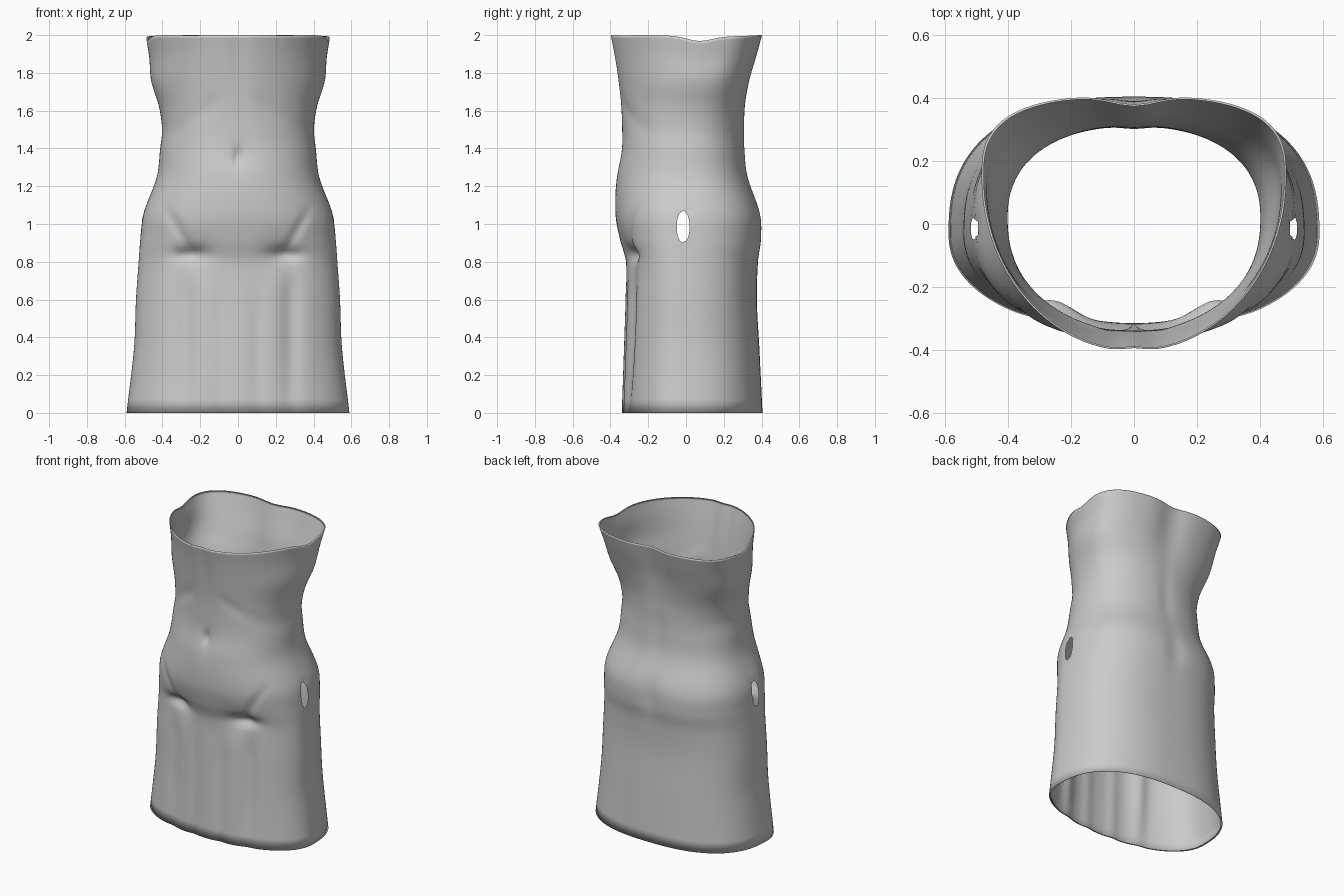
import bpy, bmesh, math

if "Cube" in bpy.data.objects:
    bpy.data.objects.remove(bpy.data.objects["Cube"])

# Levels: z, half width, front y, back y, y of widest point, front power, back power
LEVELS = [
    (0.00, .590, -.340, .405, -.03, 2.2, 2.5),
    (0.35, .550, -.328, .388, -.03, 2.2, 2.5),
    (0.60, .540, -.320, .375, -.03, 2.2, 2.5),
    (0.80, .526, -.318, .382, -.03, 2.2, 2.5),
    (0.92, .517, -.350, .400, -.02, 2.2, 2.5),
    (1.05, .502, -.373, .395, -.01, 2.2, 2.5),
    (1.25, .430, -.368, .328, .00, 2.2, 2.4),
    (1.40, .412, -.345, .312, .01, 2.2, 2.3),
    (1.50, .402, -.340, .310, .02, 2.2, 2.3),
    (1.62, .418, -.345, .316, .04, 2.1, 2.4),
    (1.76, .460, -.362, .342, .08, 2.0, 2.6),
    (1.90, .470, -.385, .382, .12, 2.0, 2.8),
    (2.00, .485, -.405, .408, .15, 2.0, 2.9),
]
N = 200          # columns around the body


def section(z):
    """Smooth (Hermite) interpolation of the level table."""
    last = len(LEVELS) - 1
    i = max(k for k in range(last) if LEVELS[k][0] <= z)
    a, b = LEVELS[i], LEVELS[i + 1]
    p, q = LEVELS[max(i - 1, 0)], LEVELS[min(i + 2, last)]
    h = b[0] - a[0]
    t = (z - a[0]) / h
    out = []
    for k in range(1, 7):
        ma = (b[k] - p[k]) / (b[0] - p[0]) * h
        mb = (q[k] - a[k]) / (q[0] - a[0]) * h
        out.append((2*t**3 - 3*t*t + 1) * a[k] + (t**3 - 2*t*t + t) * ma
                   + (3*t*t - 2*t**3) * b[k] + (t**3 - t*t) * mb)
    return out


def gauss(d, s):
    return math.exp(-(d / s) ** 2)


def step(a, b, v):
    t = min(max((v - a) / (b - a), 0), 1)
    return t * t * (3 - 2 * t)


def front_relief(x, z):
    """Depth pushed into the front: navel, groin creases, skirt folds."""
    x = abs(x)
    d = .022 * gauss(x, .018) * gauss(z - 1.36, .04)
    d += .010 * gauss(x, .07) * gauss(z - 1.36, .10)
    d += .035 * gauss(x - .25, .08) * gauss(z - .84, .035)
    d += .020 * gauss(x - .23, .11) * gauss(z - .83, .09)
    d += .022 * gauss(x - .28, .05) * (1 - step(.60, .86, z)) * step(-.3, .4, z)
    d += .008 * gauss(x - .10, .04) * (1 - step(.5, .8, z))
    # diagonal hip line rising outward from the crease
    d += .012 * gauss((x - .26) - (z - .87) * .55, .03) * step(.84, .9, z) * (1 - step(.98, 1.15, z))
    # faint rib arch and midline
    d += .006 * gauss(z - 1.57 - .10 * math.cos(x * 7), .05) * step(.05, .15, x)
    d += .010 * gauss(x, .05) * step(1.4, 2.0, z)
    return d


def back_relief(x, z):
    """Depth pushed into the back: spine and seat hollow."""
    d = .028 * gauss(x, .10) * step(1.5, 1.95, z)
    d += .012 * gauss(x, .06) * gauss(z - .98, .12)
    d += .008 * gauss(x, .05) * gauss(z - 1.4, .2)
    return d


def point(j, z):
    w, yf, yb, yc, nf, nb = section(z)
    t = 2 * math.pi * j / N
    c, s = math.cos(t), math.sin(t)
    n, ext = (nf, yc - yf) if s < 0 else (nb, yb - yc)
    x = math.copysign(w * abs(c) ** (2 / n), c)
    y = yc + math.copysign(ext * abs(s) ** (2 / n), s)
    face = step(.15, .7, abs(s))
    y += face * front_relief(x, z) if s < 0 else -face * back_relief(x, z)
    # uneven top edge, lower at the sides
    top = step(1.75, 2.0, z)
    zz = z - top * (.024 * gauss(y - .07, .09) + .004 * (1 + math.sin(5 * abs(x) * 3 + 4 * y)) * (1 - abs(s)))
    return x, y, zz


# Garment shell
bm = bmesh.new()
heights = [0, .07] + [.07 + 1.93 * k / 120 for k in range(1, 121)]
rings = [[bm.verts.new(point(j, min(z, 2.0))) for j in range(N)] for z in heights]


def bridge(lo, hi):
    for j in range(N):
        k = (j + 1) % N
        bm.faces.new((lo[j], lo[k], hi[k], hi[j]))


for lo, hi in zip(rings, rings[1:]):
    bridge(lo, hi)

# Narrow turned-in lips at the hem and the top edge
hem = [bm.verts.new((v.co.x * .98, v.co.y * .98, 0)) for v in rings[0]]
bridge(hem, rings[0])
rim = [bm.verts.new((v.co.x * .985, v.co.y * .985, v.co.z - .002)) for v in rings[-1]]
bridge(rings[-1], rim)

# Oval opening on each hip
CY, CZ, RY, RZ = -.015, .985, .034, .085


def oval(v):
    if abs(v.co.x) < .4:
        return 99
    return math.hypot((v.co.y - CY) / RY, (v.co.z - CZ) / RZ)


cut = [f for f in bm.faces if min(oval(v) for v in f.verts) < .9]
edge = {v for f in cut for v in f.verts if any(g not in set(cut) for g in v.link_faces)}
bmesh.ops.delete(bm, geom=cut, context='FACES')
for v in edge:
    r = oval(v)
    v.co.y = CY + (v.co.y - CY) / r
    v.co.z = CZ + (v.co.z - CZ) / r

mesh = bpy.data.meshes.new("torso_garment")
bm.to_mesh(mesh)
bm.free()
mesh.shade_smooth()
body = bpy.data.objects.new("torso_garment", mesh)
bpy.context.collection.objects.link(body)

mat = bpy.data.materials.new("light grey")
mat.diffuse_color = (.6, .6, .6, 1)
mat.use_nodes = True
mat.node_tree.nodes["Principled BSDF"].inputs["Base Color"].default_value = mat.diffuse_color
mesh.materials.append(mat)
